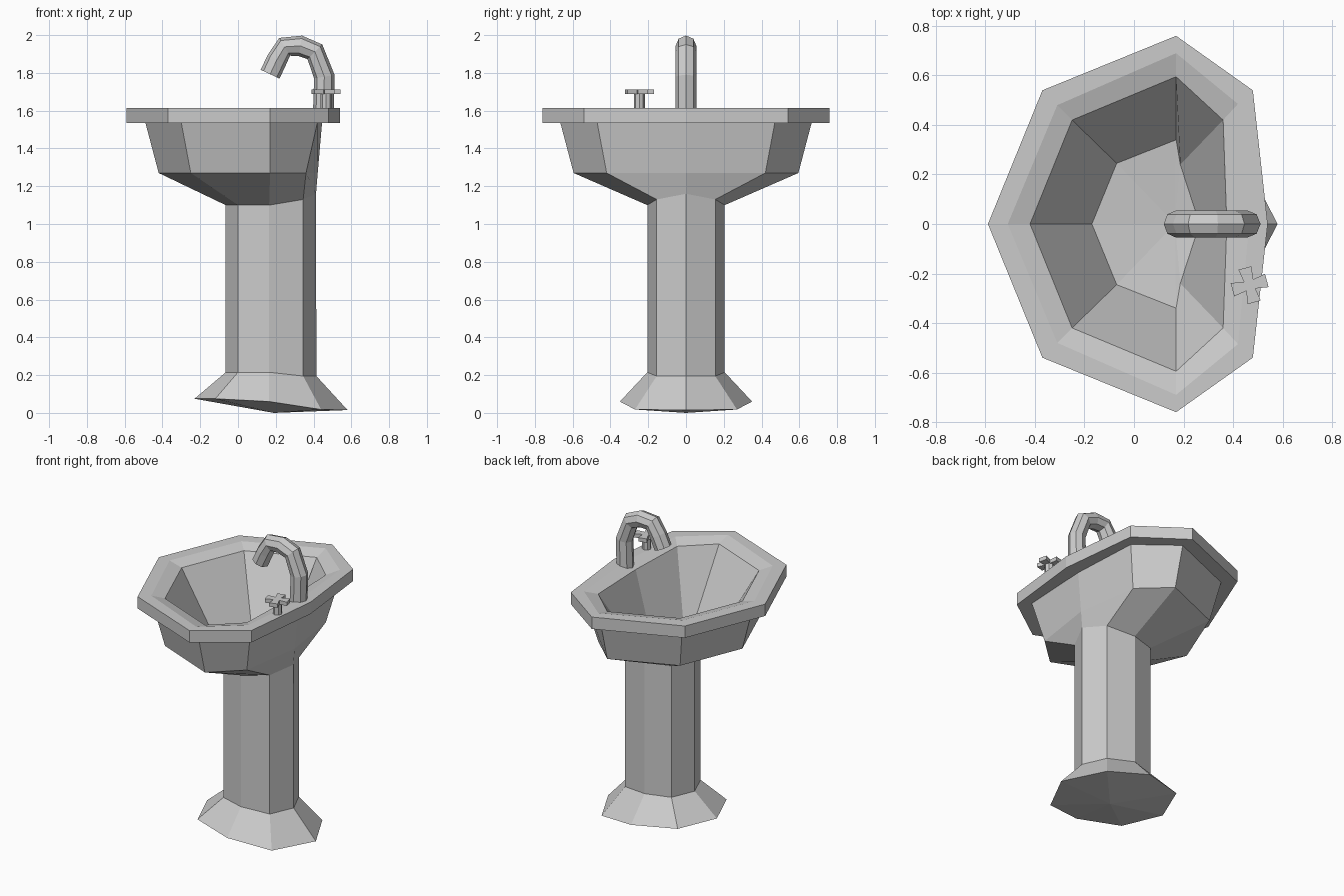
import bpy, bmesh, math
from mathutils import Vector

if "Cube" in bpy.data.objects:
    bpy.data.objects.remove(bpy.data.objects["Cube"])


def finish(name, bm):
    bmesh.ops.recalc_face_normals(bm, faces=bm.faces)
    me = bpy.data.meshes.new(name)
    bm.to_mesh(me)
    bm.free()
    ob = bpy.data.objects.new(name, me)
    bpy.context.collection.objects.link(ob)
    return ob


def ring(half):
    """Mirror 5 points (front tip, three on the side, back tip) into 8."""
    side = [(x, -y, z) for x, y, z in half[1:4]]
    return list(half) + side[::-1]


def level(xy, z):
    return [(x, y, z) for x, y in xy]


def loft(name, rings, start=None, end=None):
    """Join rings of equal size; close ends with a fan point or a flat cap."""
    bm = bmesh.new()
    loops = [[bm.verts.new(p) for p in r] for r in rings]
    n = len(loops[0])
    for a, b in zip(loops, loops[1:]):
        for i in range(n):
            j = (i + 1) % n
            bm.faces.new((a[i], a[j], b[j], b[i]))
    for loop, tip in ((loops[0], start), (loops[-1], end)):
        if tip is None:
            bm.faces.new(loop)
        else:
            t = bm.verts.new(tip)
            for i in range(n):
                bm.faces.new((loop[i], loop[(i + 1) % n], t))
    return finish(name, bm)


# Basin and pedestal: one continuous eight-sided shell, base to bowl floor
foot = [(-.23, 0, .075), (-.12, .26, .075), (.165, .35, .06), (.44, .27, .018), (.58, 0, .015)]
column_low = [(-.065, 0, .215), (0, .155, .215), (.165, .205, .215), (.345, .155, .195), (.415, 0, .195)]
column_top = [(-.065, 0, 1.10), (0, .155, 1.10), (.165, .205, 1.10), (.345, .155, 1.13), (.413, 0, 1.16)]
belly = [(-.42, 0, 1.27), (-.25, .42, 1.27), (.17, .595, 1.27), (.36, .42, 1.27), (.422, 0, 1.27)]
under_rim = [(-.49, 0), (-.30, .47), (.17, .665), (.42, .47), (.445, 0)]
rim = [(-.59, 0), (-.37, .54), (.17, .76), (.48, .54), (.54, 0)]
rim_crease = [(-.51, 0), (-.31, .48), (.17, .69), (.42, .485), (.465, 0)]
opening = [(-.42, 0), (-.25, .42), (.17, .595), (.36, .42), (.375, 0)]
floor = [(-.17, 0), (-.07, .245), (.17, .34), (.187, .24), (.265, 0)]

shell = [foot, column_low, column_top, belly,
         level(under_rim, 1.535), level(rim, 1.535), level(rim, 1.615),
         level(rim_crease, 1.615), level(opening, 1.59), level(floor, 1.18)]
loft("pedestal_basin", [ring(r) for r in shell], start=(.19, 0, 0), end=(.165, 0, 1.15))

# Faucet: octagonal tube swept along a hooked path
path = [Vector((x, 0, z)) for x, z in
        ((.452, 1.59), (.457, 1.78), (.407, 1.912), (.33, 1.943), (.247, 1.938), (.206, 1.87), (.17, 1.793))]
tube = []
for i, p in enumerate(path):
    d_in = (p - path[max(i - 1, 0)]).normalized()
    d_out = (path[min(i + 1, len(path) - 1)] - p).normalized()
    t = (d_in + d_out).normalized()
    side = Vector((0, 1, 0))
    out = side.cross(t)
    tube.append([p + .055 * (math.cos(k * math.pi / 4) * side + math.sin(k * math.pi / 4) * out)
                 for k in range(8)])
loft("faucet", tube)

# Tap handle: stem and a cross with four flared arms
hx, hy = .467, -.247


def polar(r, deg, z):
    a = math.radians(deg)
    return (hx + r * math.cos(a), hy + r * math.sin(a), z)


loft("tap_stem", [[polar(.029, 45 * k, z) for k in range(8)] for z in (1.59, 1.695)])


def cross(z):
    return [polar(r, 15 + 90 * k + off, z)
            for k in range(4) for r, off in ((.077, -21), (.077, 21), (.027, 45))]


loft("tap_handle", [cross(1.687), cross(1.713)])
